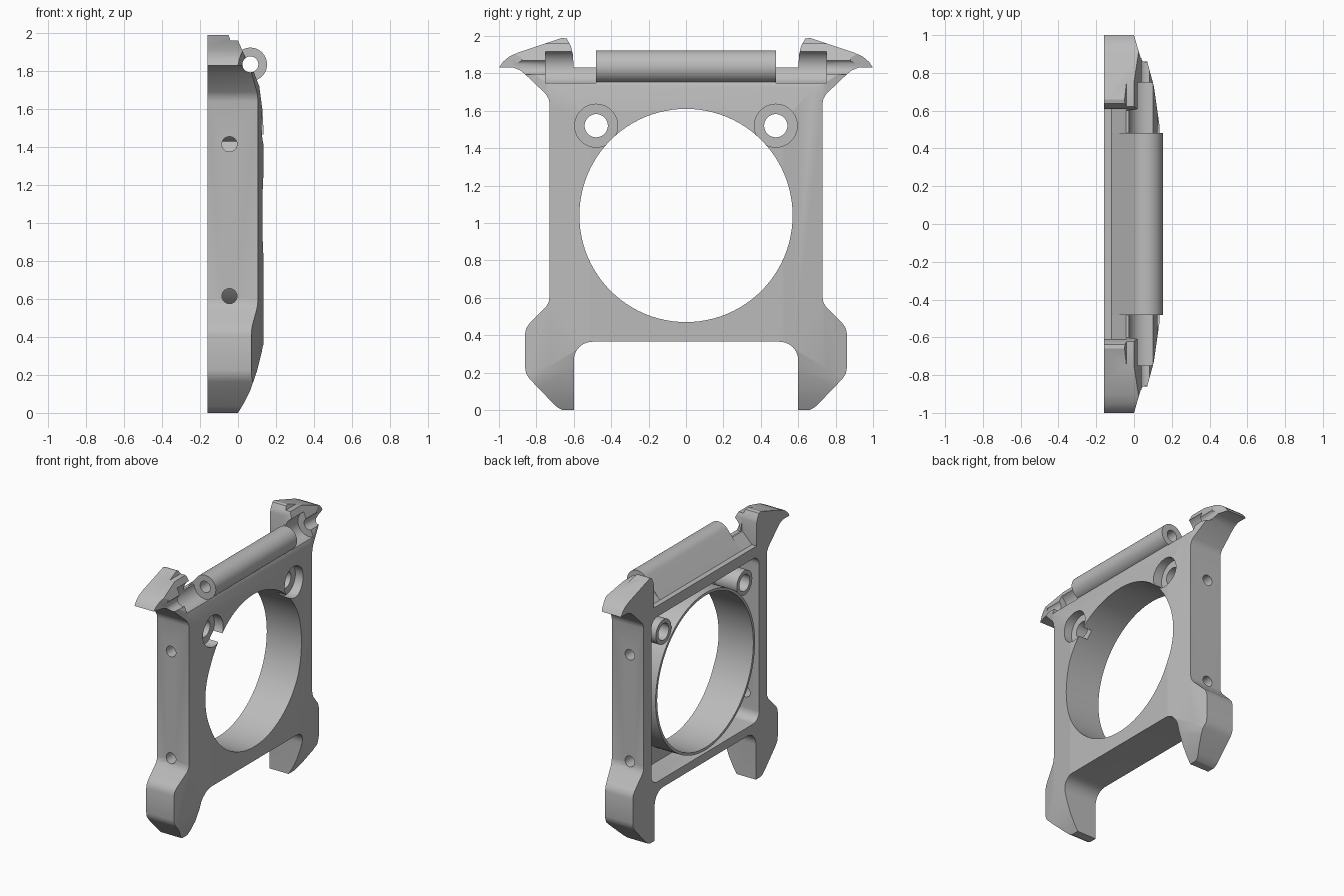
import bpy, bmesh, math
from mathutils import Vector

cube = bpy.data.objects.get("Cube")
if cube:
    bpy.data.objects.remove(cube, do_unlink=True)

grey = bpy.data.materials.new("plain grey")
grey.use_nodes = True
colour = (0.5, 0.5, 0.5, 1)
grey.diffuse_color = colour
grey.node_tree.nodes["Principled BSDF"].inputs["Base Color"].default_value = colour

PLACE = {"x": lambda a, b, t: (t, a, b),
         "y": lambda a, b, t: (a, t, b),
         "z": lambda a, b, t: (a, b, t)}


def prism(name, axis, pts, lo, hi):
    """Extrude a flat outline along an axis."""
    bm = bmesh.new()
    face = bm.faces.new([bm.verts.new(PLACE[axis](a, b, lo)) for a, b in pts])
    new = bmesh.ops.extrude_face_region(bm, geom=[face])["geom"]
    shift = Vector(PLACE[axis](0, 0, hi - lo))
    bmesh.ops.translate(bm, vec=shift, verts=[v for v in new if isinstance(v, bmesh.types.BMVert)])
    bmesh.ops.recalc_face_normals(bm, faces=bm.faces)
    mesh = bpy.data.meshes.new(name)
    bm.to_mesh(mesh)
    bm.free()
    mesh.materials.append(grey)
    obj = bpy.data.objects.new(name, mesh)
    bpy.context.collection.objects.link(obj)
    return obj


def arc(a, b, r, start=0, end=360, steps=64):
    closed = end - start == 360
    n = steps if closed else steps + 1
    angles = [math.radians(start + (end - start) * i / steps) for i in range(n)]
    return [(a + r * math.cos(t), b + r * math.sin(t)) for t in angles]


def rod(name, axis, a, b, r, lo, hi, steps=48):
    return prism(name, axis, arc(a, b, r, steps=steps), lo, hi)


def combine(obj, tool, operation="DIFFERENCE"):
    """Apply a boolean and discard the tool."""
    mod = obj.modifiers.new("cut", "BOOLEAN")
    mod.object, mod.operation, mod.solver = tool, operation, "EXACT"
    deps = bpy.context.evaluated_depsgraph_get()
    deps.update()
    mesh = bpy.data.meshes.new_from_object(obj.evaluated_get(deps))
    obj.modifiers.clear()
    obj.data = mesh
    bpy.data.objects.remove(tool, do_unlink=True)


def mirrored(half):
    return half + [(-a, b) for a, b in reversed(half)]


# Frame silhouette: legs, sides and hooked claws
half = arc(0.5, 0.265, 0.1, 90, 0, 10)
half += [(0.6, 0), (0.66, 0), (0.685, 0.012), (0.71, 0.035), (0.835, 0.165),
         (0.855, 0.195), (0.86, 0.225), (0.86, 0.41), (0.853, 0.44), (0.835, 0.465),
         (0.75, 0.55), (0.735, 0.575), (0.73, 0.6), (0.73, 1.64), (0.735, 1.665),
         (0.75, 1.69), (0.86, 1.795), (0.885, 1.815), (0.92, 1.83), (1, 1.83),
         (0.98, 1.86), (0.945, 1.89), (0.9, 1.91), (0.66, 1.99), (0.637, 1.985),
         (0.615, 1.945), (0.605, 1.9), (0.6, 1.83)]
frame = prism("frame", "x", mirrored(half), -0.16, 0.2)

# Crowned front face, shaped along the height and across the width
side = [(-0.16, 0), (0, 0), (0.03, 0.05), (0.065, 0.12), (0.1, 0.22), (0.135, 0.36),
        (0.135, 1.48), (0.128, 1.6), (0.112, 1.72), (0.085, 1.79), (0.045, 1.86),
        (0, 1.96), (-0.04, 1.96), (-0.05, 1.99), (-0.16, 1.99)]
combine(frame, prism("height_crown", "y", side, -1.1, 1.1), "INTERSECT")
across = [(0.135, 0.52), (0.105, 0.73), (0.07, 0.86), (0.035, 0.88), (0, 1), (-0.16, 1)]
plan = across + [(x, -y) for x, y in reversed(across)]
combine(frame, prism("width_crown", "z", plan, -0.1, 2.1), "INTERSECT")

# Lowered rear edge between the claws
slope = [(-0.2, 1.75), (-0.12, 1.75), (-0.04, 1.832), (-0.04, 2.1), (-0.2, 2.1)]
combine(frame, prism("rear_slope", "y", slope, -0.61, 0.61))

# Rear pocket with a ring wall and two bosses left standing
corners = [(0.57, 1.6, 0), (-0.57, 1.6, 90), (-0.57, 0.5, 180), (0.57, 0.5, 270)]
outline = [p for y, z, a in corners for p in arc(y, z, 0.07, a, a + 90, 8)]
pocket = prism("pocket", "x", outline, -0.3, 0.03)
combine(pocket, rod("ring_wall", "x", 0, 1.04, 0.59, -0.4, 0.2, 96))
for s in (-1, 1):
    combine(pocket, rod("boss", "x", s * 0.48, 1.52, 0.092, -0.15, 0.2))
combine(frame, pocket)

# Large opening, counterbored mounting holes and side screw holes
combine(frame, rod("opening", "x", 0, 1.04, 0.57, -0.3, 0.3, 96))
for s in (-1, 1):
    combine(frame, rod("mount_hole", "x", s * 0.48, 1.52, 0.062, -0.3, 0.3))
    combine(frame, rod("counterbore", "x", s * 0.48, 1.52, 0.115, 0.06, 0.3))
    ends = sorted((s * 0.61, s * 0.9))
    for z in (0.615, 1.415):
        combine(frame, rod("screw_hole", "y", -0.045, z, 0.04, *ends, 24))
    # Clearance beside the hinge
    ends = sorted((s * 0.48, s * 0.75))
    combine(frame, rod("hinge_gap", "y", 0.065, 1.835, 0.093, *ends))
combine(frame, rod("bore", "y", 0.065, 1.835, 0.042, -1.1, 1.1, 32))

# Hinge tube with its flat rear web
tube = [(-0.12, 1.75), (0.03, 1.75)] + arc(0.065, 1.835, 0.088, -100, 140, 40)
hinge = prism("hinge_tube", "y", tube, -0.482, 0.482)
combine(hinge, rod("bore", "y", 0.065, 1.835, 0.042, -1.1, 1.1, 32))

# Smooth curves, crisp edges
bpy.ops.object.select_all(action="DESELECT")
for obj in (frame, hinge):
    obj.select_set(True)
bpy.context.view_layer.objects.active = frame
bpy.ops.object.shade_smooth_by_angle(angle=math.radians(25))
